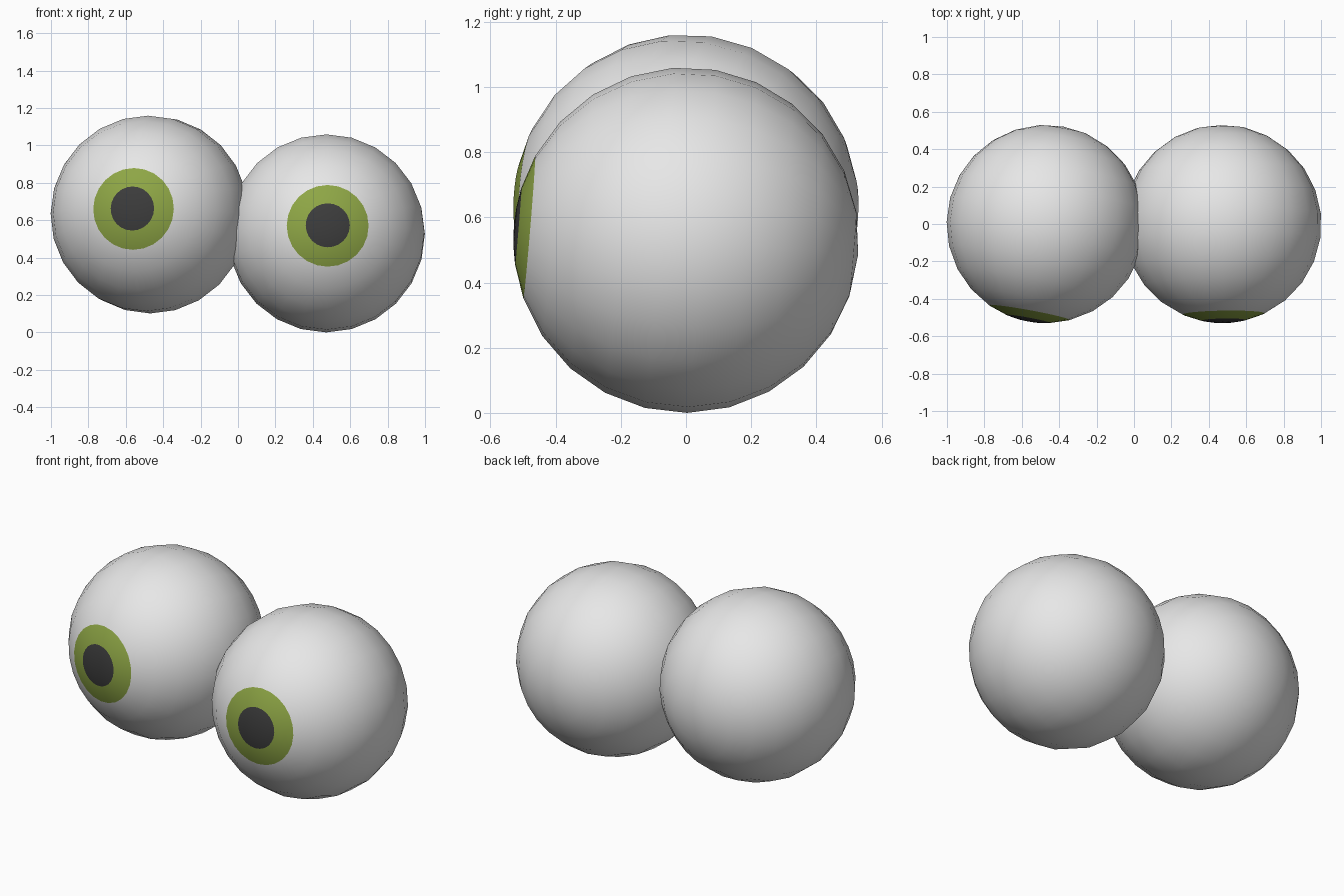
import bpy, bmesh, math
from mathutils import Vector

if "Cube" in bpy.data.objects:
    bpy.data.objects.remove(bpy.data.objects["Cube"])

R = 0.53
SEG = 24


def material(name, rgb):
    m = bpy.data.materials.new(name)
    m.diffuse_color = (*rgb, 1)
    m.use_nodes = True
    m.node_tree.nodes["Principled BSDF"].inputs["Base Color"].default_value = m.diffuse_color
    return m


MATS = [material("eye white", (0.8, 0.8, 0.8)),
        material("olive iris", (0.27, 0.38, 0.06)),
        material("dark pupil", (0.045, 0.045, 0.045))]

# Ring angles measured from the gaze axis: pupil edge, iris edge, then the rest
PUPIL = math.asin(0.118 / R)
IRIS = math.asin(0.219 / R)
RINGS = [PUPIL / 2, PUPIL, IRIS]
RINGS += [IRIS + (math.pi - IRIS) * i / 11 for i in range(1, 11)]


def eyeball(name, centre, gaze):
    bm = bmesh.new()
    front = bm.verts.new((0, 0, R))
    back = bm.verts.new((0, 0, -R))
    loops = []
    for a in RINGS:
        loops.append([bm.verts.new((R * math.sin(a) * math.cos(2 * math.pi * k / SEG),
                                    R * math.sin(a) * math.sin(2 * math.pi * k / SEG),
                                    R * math.cos(a))) for k in range(SEG)])
    for k in range(SEG):
        n = (k + 1) % SEG
        bm.faces.new((front, loops[0][k], loops[0][n])).material_index = 2
        bm.faces.new((back, loops[-1][n], loops[-1][k]))
        for i in range(len(loops) - 1):
            f = bm.faces.new((loops[i][k], loops[i + 1][k], loops[i + 1][n], loops[i][n]))
            # pupil, iris, then white
            f.material_index = 2 if i == 0 else 1 if i == 1 else 0
    for f in bm.faces:
        f.smooth = True
    # turn the pupil towards the gaze direction
    rot = Vector(gaze).to_track_quat('Z', 'Y').to_matrix()
    bmesh.ops.rotate(bm, matrix=rot, verts=bm.verts)
    me = bpy.data.meshes.new(name)
    bm.to_mesh(me)
    bm.free()
    for m in MATS:
        me.materials.append(m)
    ob = bpy.data.objects.new(name, me)
    ob.location = centre
    bpy.context.collection.objects.link(ob)


# The two touching eyeballs, the left one raised
eyeball("left_eyeball", (-0.472, 0, 0.631), (-0.095, -0.52, 0.032))
eyeball("right_eyeball", (0.472, 0, 0.53), (0.008, -0.52, 0.043))
